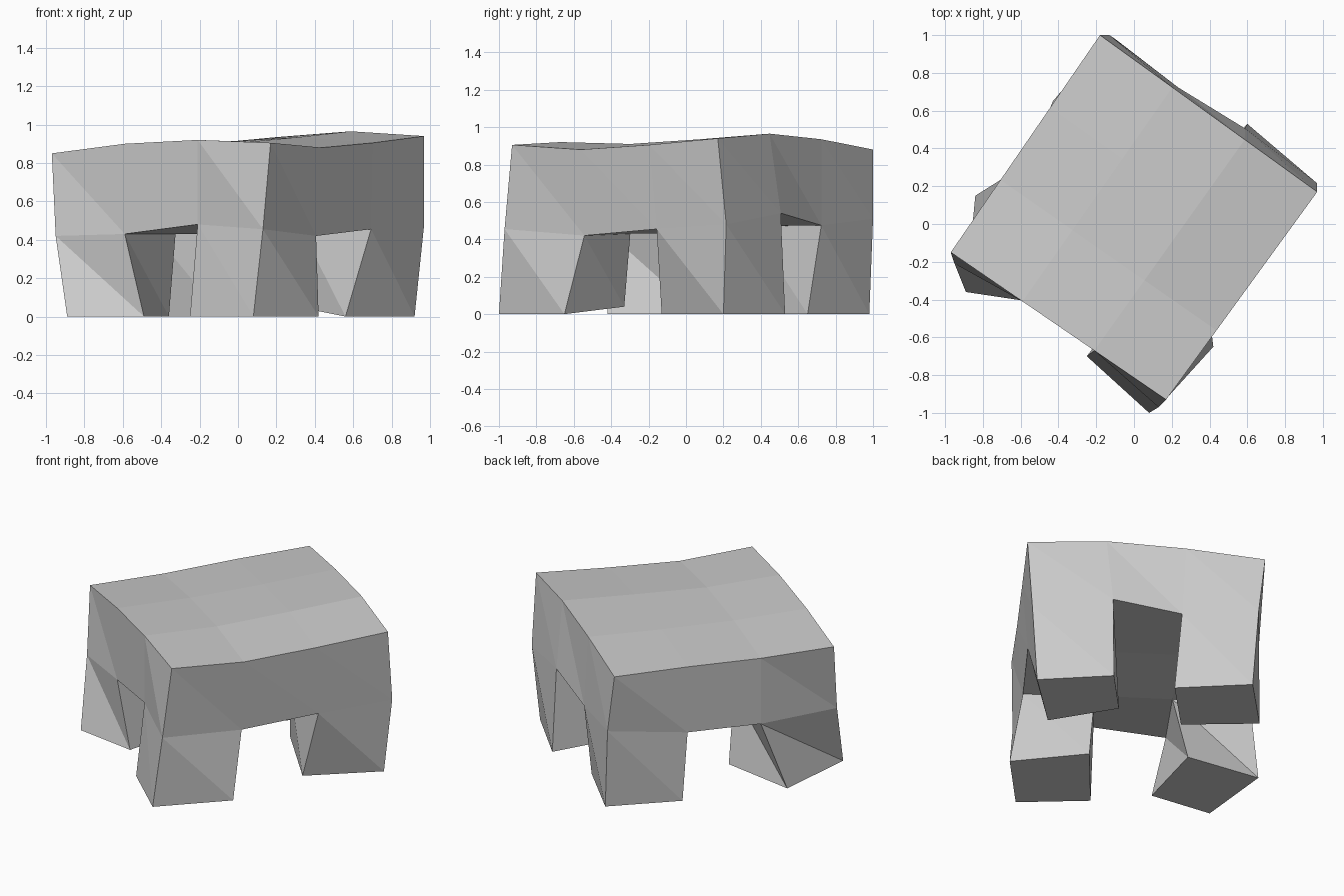
import bpy
import bmesh
from mathutils import Vector

old = bpy.data.objects.get("Cube")
if old:
    bpy.data.objects.remove(old, do_unlink=True)

# One stone grey for the whole block
grey = bpy.data.materials.new("stone_grey")
grey.use_nodes = True
grey.diffuse_color = (0.6, 0.6, 0.6, 1)
shader = next(n for n in grey.node_tree.nodes if n.type == "BSDF_PRINCIPLED")
shader.inputs["Base Color"].default_value = grey.diffuse_color
shader.inputs["Roughness"].default_value = 0.8

# Plan corners, counter-clockwise from the left one
LEFT, FRONT, RIGHT, BACK = (Vector(c) for c in ((-.97, -.15), (.17, -.93), (.97, .17), (-.18, 1)))
STEPS = range(4)

# Heights of the slab's upper and lower surfaces, rows from front to back
TOP_HEIGHTS = ((.85, .9, .92, .905), (.85, .895, .91, .88),
               (.87, .91, .935, .905), (.88, .935, .965, .94))
UNDER_HEIGHTS = ((.42, .43, .48, .455), (.42, .43, .43, .42),
                 (.44, .47, .47, .455), (.51, .475, .54, .48))

# Small sideways bends of the lower surface's rim
BENDS = {(0, 0): (.02, -.06), (3, 0): (-.04, -.04), (3, 1): (-.03, .02), (3, 2): (-.01, .04),
         (3, 3): (0, .045), (2, 3): (0, .06), (1, 3): (.03, 0), (0, 3): (.05, 0)}

# Foot outlines, keyed by the grid cell each leg grows from
FEET = {(0, 0): ((-.89, -.36, 0), (-.49, -.42, 0), (-.36, .07, 0), (-.84, .15, 0)),
        (2, 0): ((-.25, -.7, 0), (.08, -1, 0), (.42, -.65, 0), (.07, -.33, .04)),
        (2, 2): ((.26, .17, .06), (.56, -.13, 0), (.92, .2, 0), (.6, .53, 0)),
        (0, 2): ((-.43, .65, 0), (-.08, .34, 0), (.23, .65, 0), (-.1, .98, 0))}

bm = bmesh.new()


def plan_point(i, j):
    """Point of the skewed plan at grid column i and row j."""
    return LEFT.lerp(FRONT, i / 3).lerp(BACK.lerp(RIGHT, i / 3), j / 3)


def make_grid(heights, bends):
    grid = {}
    for i in STEPS:
        for j in STEPS:
            place = plan_point(i, j) + Vector(bends.get((i, j), (0, 0)))
            grid[i, j] = bm.verts.new((place.x, place.y, heights[j][i]))
    return grid


def cell_corners(i, j):
    return [(i, j), (i + 1, j), (i + 1, j + 1), (i, j + 1)]


def wall(upper, lower):
    """Triangulated wall between two chains of vertices."""
    for k in range(len(upper) - 1):
        bm.faces.new((upper[k], lower[k], lower[k + 1]))
        bm.faces.new((upper[k], lower[k + 1], upper[k + 1]))


top = make_grid(TOP_HEIGHTS, {})
under = make_grid(UNDER_HEIGHTS, BENDS)

# Slab sides
rim = ([(i, 0) for i in range(3)] + [(3, j) for j in range(3)]
       + [(i, 3) for i in range(3, 0, -1)] + [(0, j) for j in range(3, -1, -1)])
wall([top[k] for k in rim], [under[k] for k in rim])

# Slab top, underside and the four legs
for i in range(3):
    for j in range(3):
        keys = cell_corners(i, j)
        bm.faces.new([top[k] for k in keys])
        socket = [under[k] for k in keys]
        if (i, j) in FEET:
            foot = [bm.verts.new(p) for p in FEET[i, j]]
            wall(socket + socket[:1], foot + foot[:1])
            bm.faces.new(foot[::-1])
        else:
            bm.faces.new(socket[::-1])

mesh = bpy.data.meshes.new("four_legged_block")
bm.to_mesh(mesh)
bm.free()
mesh.materials.append(grey)
block = bpy.data.objects.new("four_legged_block", mesh)
bpy.context.collection.objects.link(block)
